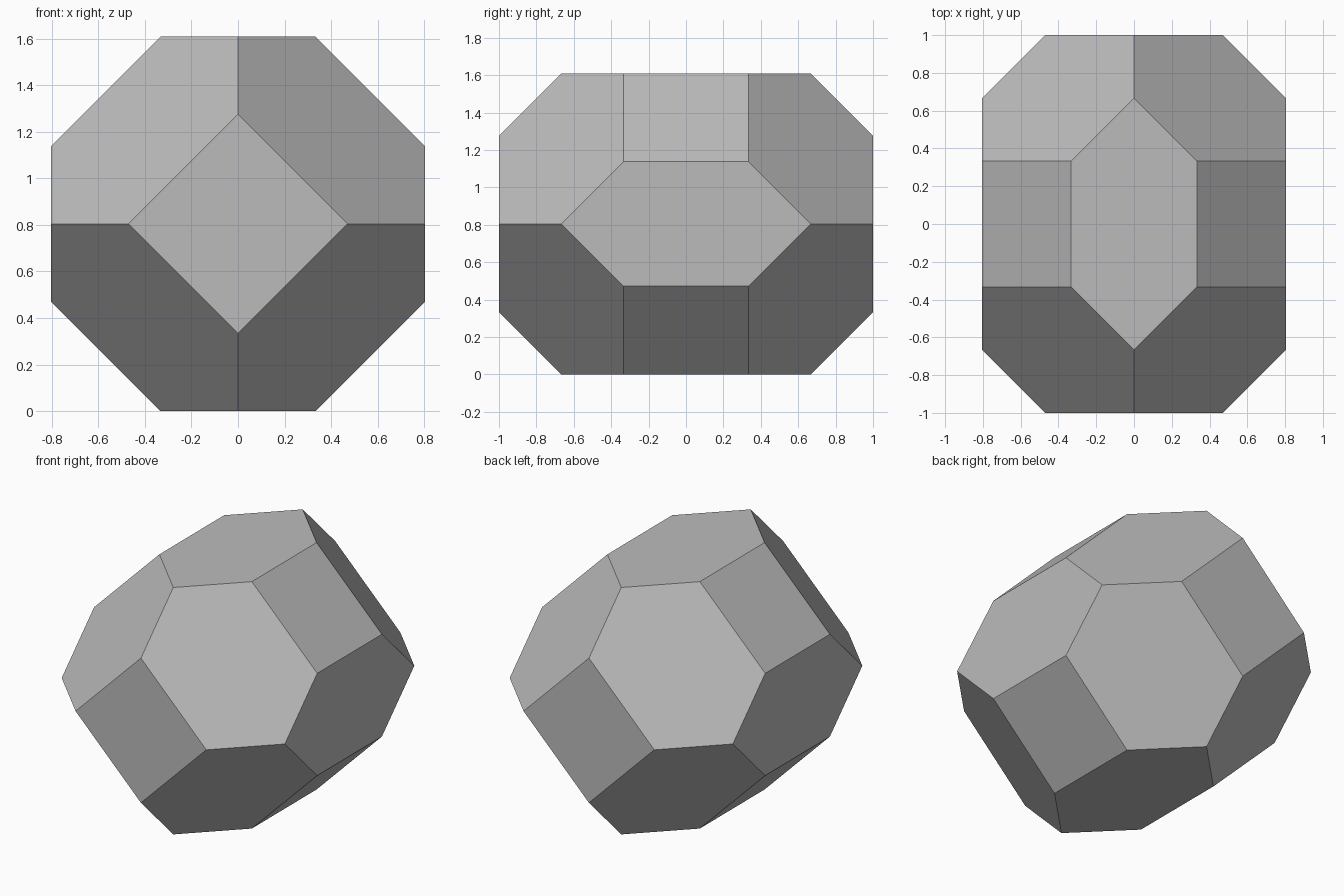
import bpy
import bmesh
from itertools import product
from math import sqrt, radians

cube = bpy.data.objects.get("Cube")
if cube:
    bpy.data.objects.remove(cube)

# One grey for the whole solid
grey = bpy.data.materials.new("plain grey")
grey.use_nodes = True
colour = (0.5, 0.5, 0.5, 1)
grey.diffuse_color = colour
grey.node_tree.nodes["Principled BSDF"].inputs["Base Color"].default_value = colour

# Corner points of one octant, to be mirrored through all three planes
third = 1 / 3
slope = sqrt(2) / 3        # half diagonal of the end diamonds
reach = third + slope      # half width and half height
octant = [
    (0, 1, slope), (slope, 1, 0),
    (reach, 2 * third, 0), (reach, third, third),
    (third, third, reach), (0, 2 * third, reach),
]
corners = {
    (x * sx, y * sy, z * sz + reach)
    for x, y, z in octant
    for sx, sy, sz in product((-1, 1), repeat=3)
}

# Flat-faced solid: hull of the corners, with coplanar triangles merged
bm = bmesh.new()
for point in sorted(corners):
    bm.verts.new(point)
bmesh.ops.remove_doubles(bm, verts=bm.verts[:], dist=0.001)
bmesh.ops.convex_hull(bm, input=bm.verts[:])
bmesh.ops.dissolve_limit(bm, angle_limit=radians(1),
                         verts=bm.verts[:], edges=bm.edges[:])
bmesh.ops.recalc_face_normals(bm, faces=bm.faces[:])
mesh = bpy.data.meshes.new("faceted_solid")
bm.to_mesh(mesh)
bm.free()
mesh.materials.append(grey)
solid = bpy.data.objects.new("faceted_solid", mesh)
bpy.context.collection.objects.link(solid)
